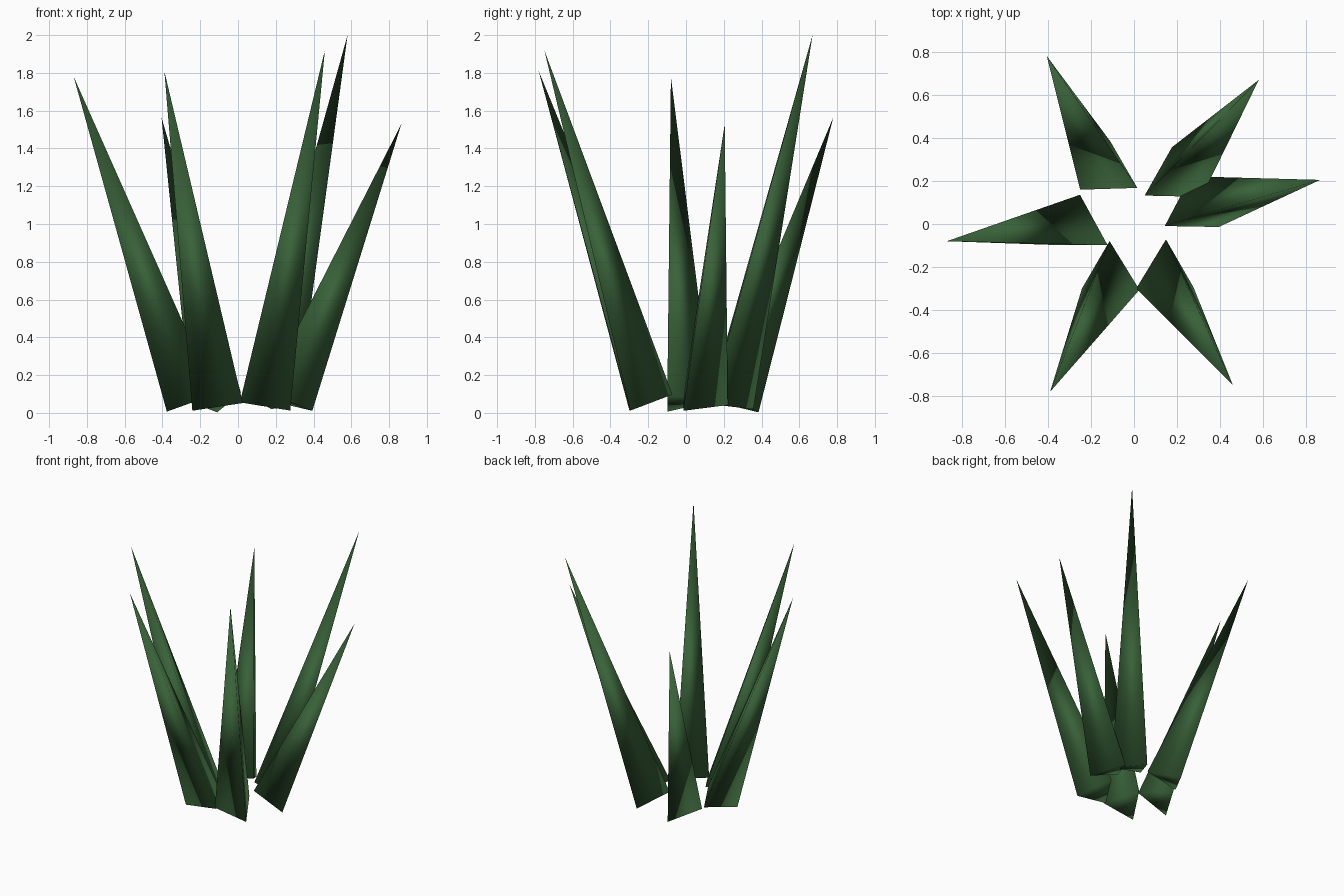
import bpy, math
from mathutils import Vector

if "Cube" in bpy.data.objects:
    bpy.data.objects.remove(bpy.data.objects["Cube"])

leaf_green = bpy.data.materials.new("leaf_green")
leaf_green.diffuse_color = (0.04, 0.12, 0.04, 1)
leaf_green.use_nodes = True
leaf_green.node_tree.nodes["Principled BSDF"].inputs["Base Color"].default_value = leaf_green.diffuse_color

RADIUS = 0.156
BASE_Z = 0.055


def blade(name, base_xy, tip):
    """Three-sided spike standing on base_xy and leaning to its tip."""
    base, tip = Vector((*base_xy, BASE_Z)), Vector(tip)
    axis = tip - base
    turn = Vector((0, 0, 1)).rotation_difference(axis)
    # triangular foot, one corner towards the back, square to the axis
    verts = []
    for i in range(3):
        a = math.radians(90 + 120 * i)
        verts.append(base + turn @ Vector((RADIUS * math.cos(a), RADIUS * math.sin(a), 0)))
    verts.append(tip)
    mesh = bpy.data.meshes.new(name)
    mesh.from_pydata(verts, [], [(0, 1, 3), (1, 2, 3), (2, 0, 3), (2, 1, 0)])
    mesh.materials.append(leaf_green)
    mesh.shade_smooth()
    obj = bpy.data.objects.new(name, mesh)
    bpy.context.collection.objects.link(obj)


# ring of grass blades: foot centre, tip
blade("blade_left", (-0.25, -0.02), (-0.87, -0.08, 1.78))
blade("blade_front_left", (-0.11, -0.228), (-0.39, -0.78, 1.81))
blade("blade_front_right", (0.145, -0.222), (0.46, -0.75, 1.92))
blade("blade_back_right", (0.18, 0.205), (0.58, 0.67, 2.0))
blade("blade_right", (0.267, 0.066), (0.865, 0.205, 1.53))
blade("blade_back_left", (-0.115, 0.237), (-0.405, 0.78, 1.565))
